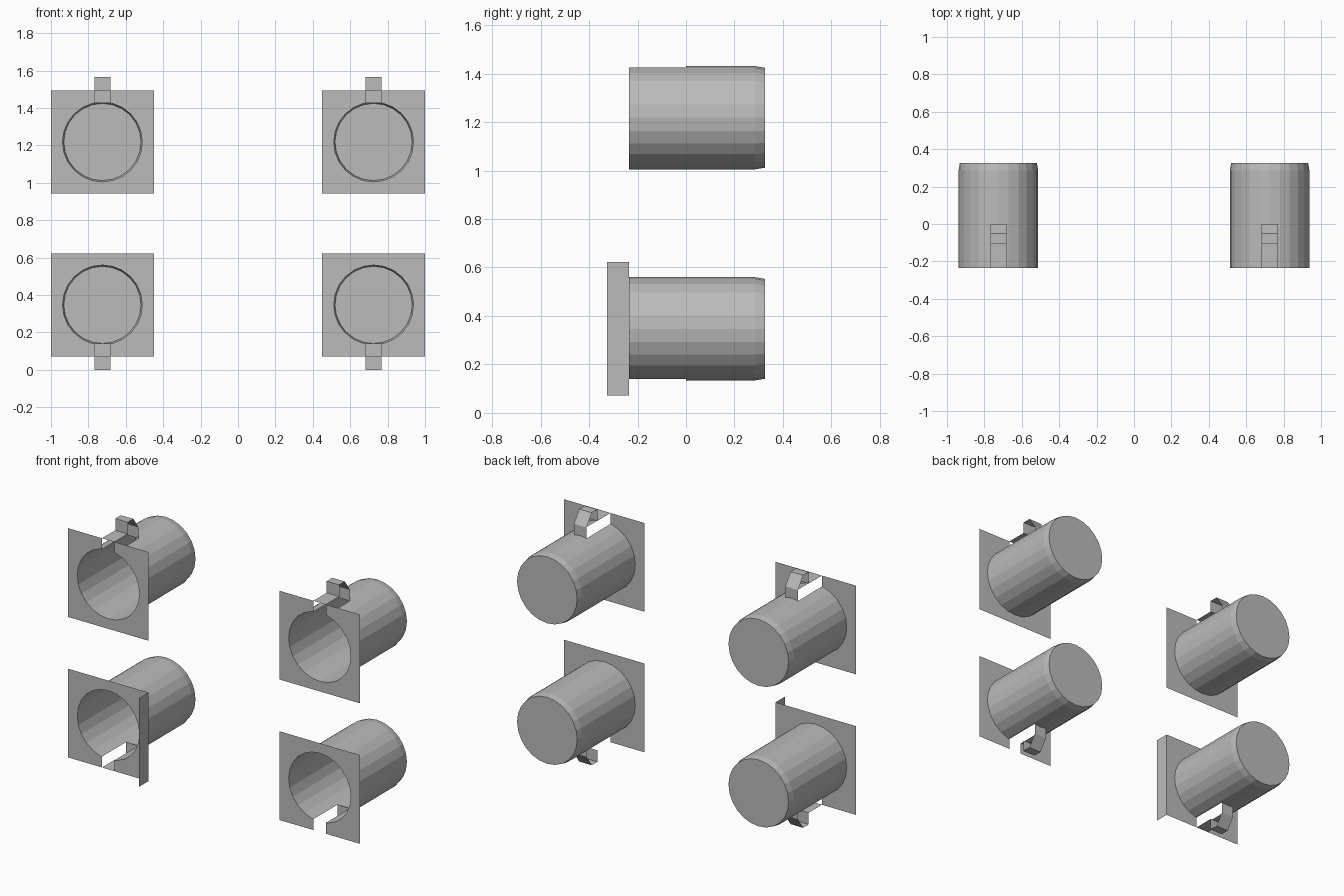
import bpy, bmesh, math

cube = bpy.data.objects.get("Cube")
if cube:
    bpy.data.objects.remove(cube, do_unlink=True)

grey = bpy.data.materials.new("plain grey")
grey.use_nodes = True
colour = (0.5, 0.5, 0.5, 1)
grey.diffuse_color = colour
grey.node_tree.nodes["Principled BSDF"].inputs["Base Color"].default_value = colour

SIDES, RADIUS, HALF, SLOT = 24, 0.213, 0.275, 0.043
FRONT, STEP, BACK = -0.235, 0.0, 0.325


def loft(name, bands, place, cap=False):
    """Bridge each band (rows of points, closed flag) with quads."""
    cx, cz, flip = place
    bm = bmesh.new()
    for rows, closed in bands:
        grid = [[bm.verts.new((cx + x, y, cz + flip * z)) for x, y, z in row] for row in rows]
        for a, b in zip(grid, grid[1:]):
            count = len(a) if closed else len(a) - 1
            for i in range(count):
                j = (i + 1) % len(a)
                bm.faces.new((a[i], a[j], b[j], b[i]))
    if cap:
        bm.faces.new(grid[-1])
    if flip < 0:
        bmesh.ops.reverse_faces(bm, faces=bm.faces[:])
    bmesh.ops.remove_doubles(bm, verts=bm.verts[:], dist=0.0005)
    mesh = bpy.data.meshes.new(name)
    bm.to_mesh(mesh)
    bm.free()
    mesh.materials.append(grey)
    obj = bpy.data.objects.new(name, mesh)
    bpy.context.collection.objects.link(obj)


# Round section, left open at the top by the slot
slot_z = RADIUS - SLOT * math.tan(math.pi / SIDES)
angles = [2 * math.pi * k / SIDES for k in range(1, SIDES)]
section = [(SLOT, slot_z)]
section += [(RADIUS * math.sin(a), RADIUS * math.cos(a)) for a in angles]
section.append((-SLOT, slot_z))
full = [(0, RADIUS)] + section

# Square outline matching the section point by point
square = [(x * HALF / max(abs(x), abs(z)), z * HALF / max(abs(x), abs(z))) for x, z in section]
square[0], square[-1] = (SLOT, HALF), (-SLOT, HALF)


def ring(points, y, scale=1.0):
    return [(x * scale, y, z * scale) for x, z in points]


def socket(label, place, has_tab):
    # Slotted front half, closed rear half with a chamfered end
    loft(label + "_tube", [
        ([ring(section, FRONT), ring(section, STEP)], False),
        ([ring(full, STEP), ring(full, 0.285), ring(full, BACK, 0.968)], True),
    ], place, cap=True)
    # Square face plate with round opening and notch
    loft(label + "_plate", [([ring(section, FRONT), ring(square, FRONT)], False)], place)
    # Bent strip bridging the slot
    profile = [(-0.105, HALF), (-0.105, 0.347), (-0.05, 0.347), (STEP, HALF), (STEP, slot_z)]
    if has_tab:
        profile.insert(0, (FRONT, HALF))
    loft(label + "_clip", [([[(-SLOT, y, z), (SLOT, y, z)] for y, z in profile], False)], place)


for side, cx in (("left", 0.725), ("right", -0.725)):
    socket("upper_" + side, (cx, 1.218, 1), True)
    socket("lower_" + side, (cx, 0.347, -1), side == "right")

# Single flange on the inner edge of one lower plate
loft("lower_right_flange", [([[(HALF, y, z) for y in (-BACK, FRONT)] for z in (-HALF, HALF)], False)],
     (-0.725, 0.347, 1))
